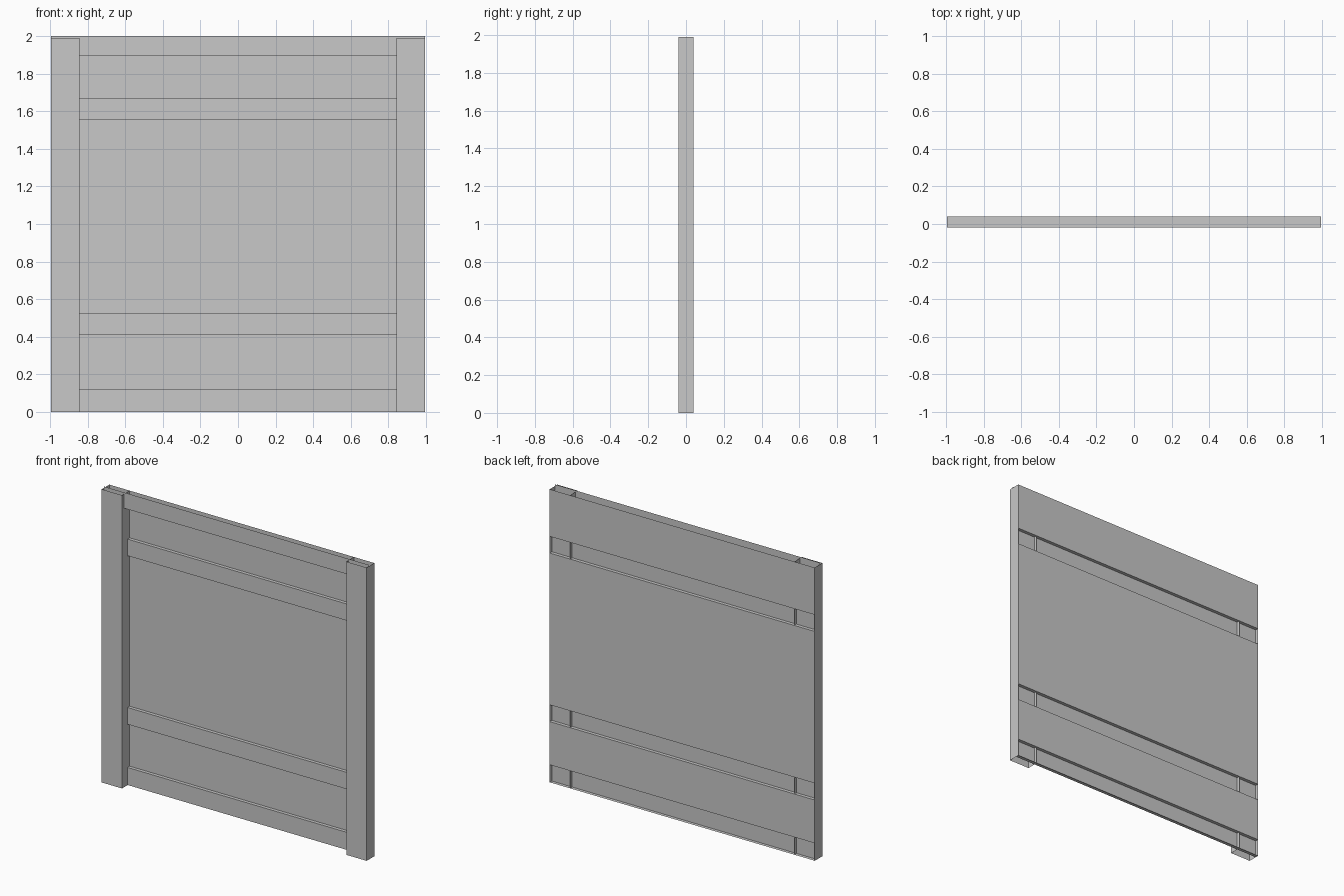
import bpy
import bmesh

cube = bpy.data.objects.get("Cube")
if cube:
    bpy.data.objects.remove(cube, do_unlink=True)

grey = bpy.data.materials.new("plain grey")
grey.use_nodes = True
colour = (0.58, 0.58, 0.58, 1)
grey.diffuse_color = colour
grey.node_tree.nodes["Principled BSDF"].inputs["Base Color"].default_value = colour

HALF_W, POST_IN = 0.995, 0.842
FRONT, BACK = -0.041, 0.041
RAIL, HEADER = 0.018, -0.018
POST_TOP, TOP = 1.99, 2.0


def ribbon(name, start, end):
    """Open strip of flat faces joining two matching rows of points."""
    bm = bmesh.new()
    a = [bm.verts.new(p) for p in start]
    b = [bm.verts.new(p) for p in end]
    for i in range(len(a) - 1):
        bm.faces.new((a[i], a[i + 1], b[i + 1], b[i]))
    mesh = bpy.data.meshes.new(name)
    bm.to_mesh(mesh)
    bm.free()
    mesh.materials.append(grey)
    obj = bpy.data.objects.new(name, mesh)
    bpy.context.collection.objects.link(obj)


def post(name, side):
    """Hollow channel, open at the back, top and bottom."""
    path = [(POST_IN, BACK - 0.0005), (POST_IN, FRONT), (HALF_W, FRONT), (HALF_W, BACK)]
    if side < 0:
        path.reverse()
    rows = [[(side * x, y, z) for x, y in path] for z in (0, POST_TOP)]
    ribbon(name, *rows)


def folded_sheet(name, path):
    """Full-width thin sheet folded along a side profile of (y, z) points."""
    rows = [[(x, y, z) for y, z in path] for x in (-HALF_W, HALF_W)]
    ribbon(name, *rows)


# Posts at both ends
post("left_post", 1)
post("right_post", -1)

# One sheet folded forward at each rail, with a small flange at the foot
profile = [(BACK, POST_TOP)]
for top, bottom in ((1.67, 1.557), (0.527, 0.413), (0.12, 0.001)):
    profile += [(BACK, top), (RAIL, top), (RAIL, bottom), (BACK, bottom)]
folded_sheet("folded_panel", profile)

# Open-topped header trough at the front
folded_sheet("header_rail", [(HEADER, TOP), (HEADER, 1.893), (BACK - 0.0005, 1.893)])
